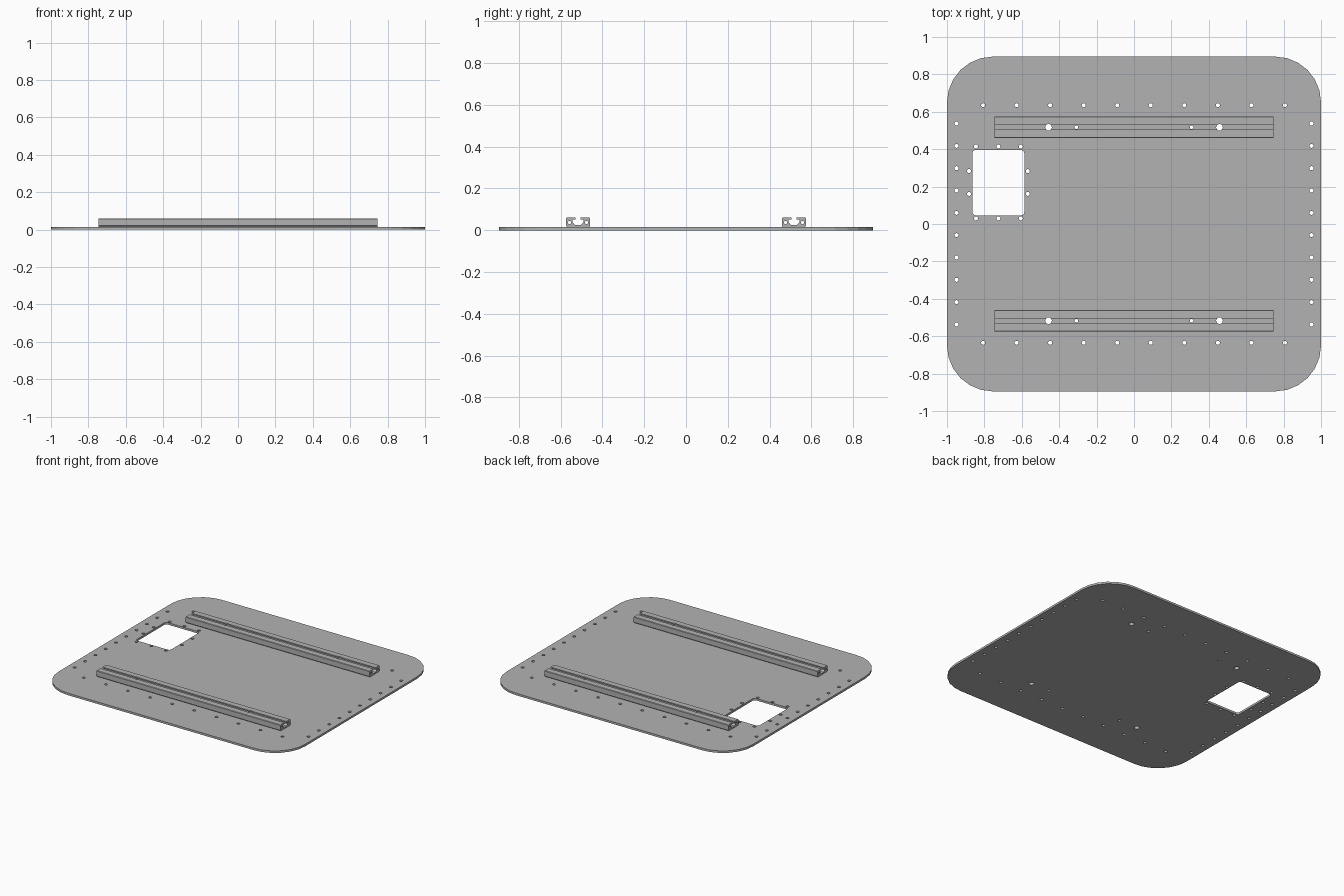
import bpy
import bmesh
from math import cos, sin, pi
from mathutils import Matrix

cube = bpy.data.objects.get("Cube")
if cube:
    bpy.data.objects.remove(cube, do_unlink=True)

PLATE_T = 0.015
RAIL_H = 0.045
RAIL_Y = 0.517
RAIL_HALF = 0.746

metal = bpy.data.materials.new("grey metal")
metal.use_nodes = True
GREY = (0.45, 0.45, 0.45, 1)
metal.diffuse_color = GREY
metal.node_tree.nodes["Principled BSDF"].inputs["Base Color"].default_value = GREY


def circle(x, y, r, n=12):
    return [(x + r * cos(2 * pi * i / n), y + r * sin(2 * pi * i / n)) for i in range(n)]


def rounded_rect(cx, cy, hx, hy, r, steps):
    pts = []
    for k, (sx, sy) in enumerate([(1, 1), (-1, 1), (-1, -1), (1, -1)]):
        for i in range(steps + 1):
            a = (k + i / steps) * pi / 2
            pts.append((cx + sx * (hx - r) + r * cos(a), cy + sy * (hy - r) + r * sin(a)))
    return pts


def extruded(name, loops, depth, matrix):
    """Fill closed outlines (inner ones become holes) and extrude them evenly."""
    curve = bpy.data.curves.new(name, 'CURVE')
    curve.dimensions = '2D'
    curve.fill_mode = 'BOTH'
    curve.extrude = depth / 2
    for loop in loops:
        spline = curve.splines.new('POLY')
        spline.points.add(len(loop) - 1)
        for p, (x, y) in zip(spline.points, loop):
            p.co = (x, y, 0, 1)
        spline.use_cyclic_u = True
    temp = bpy.data.objects.new(name + "_outline", curve)
    bpy.context.collection.objects.link(temp)
    graph = bpy.context.evaluated_depsgraph_get()
    mesh = bpy.data.meshes.new_from_object(temp.evaluated_get(graph))
    bpy.data.objects.remove(temp, do_unlink=True)
    mesh.transform(matrix)
    bm = bmesh.new()
    bm.from_mesh(mesh)
    bmesh.ops.remove_doubles(bm, verts=bm.verts, dist=1e-5)
    bmesh.ops.recalc_face_normals(bm, faces=bm.faces)
    for f in bm.faces:
        f.smooth = False
    bm.to_mesh(mesh)
    bm.free()
    mesh.materials.clear()
    mesh.materials.append(metal)
    mesh.name = name
    obj = bpy.data.objects.new(name, mesh)
    bpy.context.collection.objects.link(obj)
    return obj


# Bolt holes through both the rails and the plate: (x, radius)
rail_bolts = [(s * x, r) for s in (-1, 1) for x, r in ((0.457, 0.018), (0.308, 0.01))]

# Base plate outline, window and hole pattern
loops = [rounded_rect(0, 0, 1, 0.895, 0.245, 6),
         rounded_rect(-0.725, 0.221, 0.139, 0.175, 0.018, 3)]
for i in range(10):
    t = -1 + 2 * i / 9
    for s in (-1, 1):
        loops.append(circle(t * 0.807, s * 0.635, 0.011))
        loops.append(circle(s * 0.949, t * 0.537, 0.011))
for x in (-0.845, -0.725, -0.605):
    loops += [circle(x, y, 0.011) for y in (0.414, 0.03)]
for x in (-0.882, -0.568):
    loops += [circle(x, y, 0.011) for y in (0.283, 0.161)]
for x, r in rail_bolts:
    loops += [circle(x, s * RAIL_Y, r) for s in (-1, 1)]
extruded("base_plate", loops, PLATE_T, Matrix.Translation((0, 0, PLATE_T / 2)))

# Slotted rail section: right half of the outline, then mirrored
half = [(0.052, 0), (0.058, 0.006), (0.058, 0.042), (0.055, RAIL_H),
        (0.012, RAIL_H), (0.012, 0.036), (0.026, 0.036), (0.026, 0.022), (0.014, 0.01)]
section = half + [(-y, z) for y, z in reversed(half)]
bores = [circle(s * 0.041, 0.022, 0.008, 10) for s in (-1, 1)]

# Maps section (y, z) onto the world y-z plane, extruded along x
to_x = Matrix(((0, 0, 1, 0), (1, 0, 0, 0), (0, 1, 0, 0), (0, 0, 0, 1)))

for name, y in (("front_rail", -RAIL_Y), ("back_rail", RAIL_Y)):
    rail = extruded(name, [section] + bores, 2 * RAIL_HALF,
                    Matrix.Translation((0, y, PLATE_T)) @ to_x)
    # Bolt hole cutter
    bm = bmesh.new()
    for x, r in rail_bolts:
        bmesh.ops.create_cone(bm, cap_ends=True, segments=12, radius1=r, radius2=r,
                              depth=0.2, matrix=Matrix.Translation((x, y, 0.04)))
    mesh = bpy.data.meshes.new(name + "_hole_cutter")
    bm.to_mesh(mesh)
    bm.free()
    cutter = bpy.data.objects.new(name + "_hole_cutter", mesh)
    bpy.context.collection.objects.link(cutter)
    cutter.hide_render = True
    cutter.hide_viewport = True
    cutter.display_type = 'WIRE'
    cut = rail.modifiers.new("bolt_holes", 'BOOLEAN')
    cut.operation = 'DIFFERENCE'
    cut.solver = 'EXACT'
    cut.object = cutter
